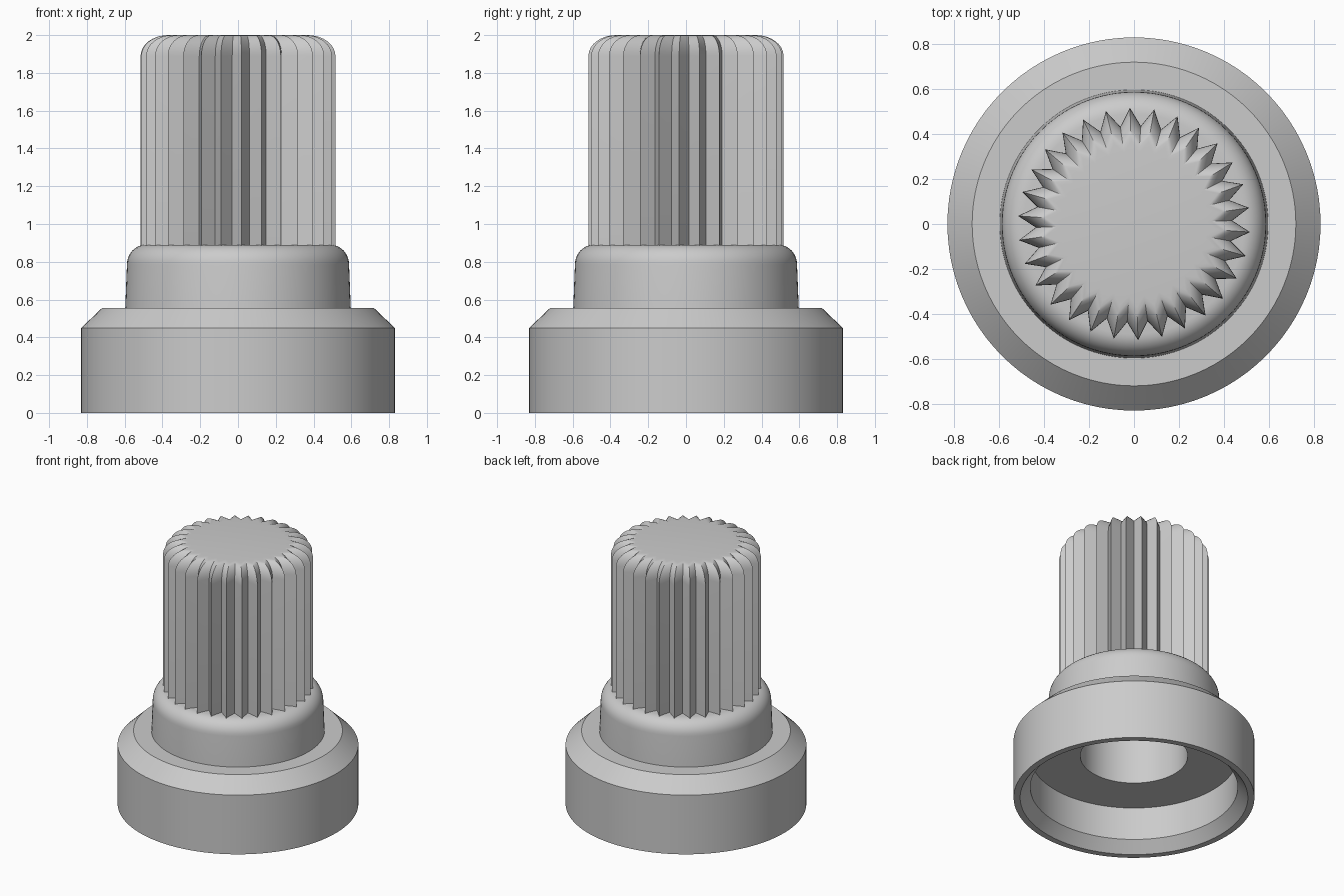
import bpy, bmesh, math

cube = bpy.data.objects.get("Cube")
if cube:
    bpy.data.objects.remove(cube)

grey = bpy.data.materials.new("grey plastic")
grey.use_nodes = True
colour = (0.6, 0.6, 0.6, 1)
grey.diffuse_color = colour
grey.node_tree.nodes["Principled BSDF"].inputs["Base Color"].default_value = colour


def arc(r, z, rr, rz, steps):
    """Quarter ellipse from the side (r + rr, z) up to the top (r, z + rz)."""
    return [(r + rr * math.cos(i / steps * math.pi / 2),
             z + rz * math.sin(i / steps * math.pi / 2)) for i in range(steps + 1)]


def loft(name, rings, count, turn=0, cap=False):
    """Skin stacked rings; each ring is (radius at even steps, radius at odd steps, z)."""
    bm = bmesh.new()
    rows = []
    for even, odd, z in rings:
        row = []
        for i in range(count):
            a = turn + math.tau * i / count
            r = odd if i % 2 else even
            row.append(bm.verts.new((r * math.cos(a), r * math.sin(a), z)))
        rows.append(row)
    for low, high in zip(rows, rows[1:]):
        for i in range(count):
            j = (i + 1) % count
            bm.faces.new((low[i], low[j], high[j], high[i]))
    if cap:
        bm.faces.new(rows[-1])
    mesh = bpy.data.meshes.new(name)
    bm.to_mesh(mesh)
    bm.free()
    mesh.materials.append(grey)
    obj = bpy.data.objects.new(name, mesh)
    bpy.context.collection.objects.link(obj)
    bpy.ops.object.select_all(action="DESELECT")
    obj.select_set(True)
    bpy.context.view_layer.objects.active = obj
    bpy.ops.object.shade_smooth_by_angle(angle=math.radians(25))
    return obj


def revolve(name, profile, cap=False):
    return loft(name, [(r, r, z) for r, z in profile], 96, cap=cap)


# Hollow skirt: flared inner wall, outer wall and bevelled shoulder
revolve("skirt", [(0.37, 0.33), (0.715, 0.33), (0.715, 0.08), (0.785, 0),
                  (0.83, 0), (0.83, 0.45), (0.72, 0.555), (0.58, 0.555)][::1])

# Collar with slight draft and a rounded top edge
revolve("collar", [(0.597, 0.555)] + arc(0.49, 0.785, 0.098, 0.105, 8) + [(0.40, 0.89)])

# Blind shaft hole, its faces turned inward
bore = revolve("shaft_hole", [(0.37, 0.33), (0.37, 1.8)], cap=True)
bore.data.flip_normals()

# Fluted grip whose ridges fade into the rounded top
tips = arc(0.37, 1.89, 0.147, 0.11, 8)
valleys = arc(0.32, 1.89, 0.117, 0.11, 8)
grip = [(0.517, 0.437, 0.88)] + [(t, v, z) for (t, z), (v, _) in zip(tips, valleys)]
loft("fluted_grip", grip, 60, turn=math.radians(92), cap=True)
